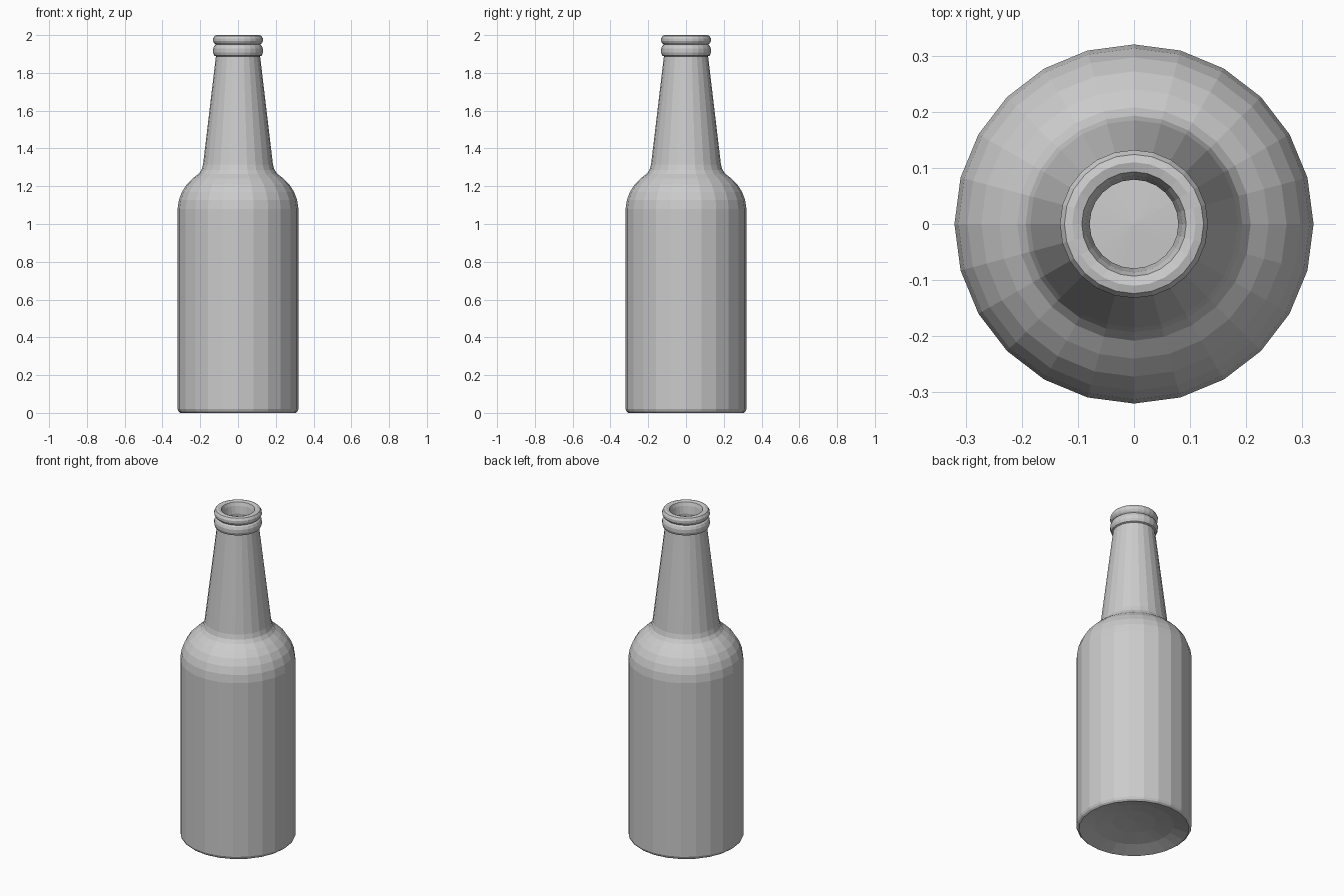
import bpy, bmesh
from math import cos, sin, pi

if "Cube" in bpy.data.objects:
    bpy.data.objects.remove(bpy.data.objects["Cube"])

SIDES = 24


def lathe(name, profile):
    """Revolve an (r, z) profile around z; r = 0 gives a single pole vertex."""
    bm = bmesh.new()
    rings = []
    for r, z in profile:
        n = SIDES if r > 0 else 1
        rings.append([bm.verts.new((r * cos(2 * pi * i / SIDES), r * sin(2 * pi * i / SIDES), z))
                      for i in range(n)])
    for a, b in zip(rings, rings[1:]):
        for i in range(SIDES):
            j = (i + 1) % SIDES
            quad = [a[i % len(a)], a[j % len(a)], b[j % len(b)], b[i % len(b)]]
            bm.faces.new(list(dict.fromkeys(quad)))
    bmesh.ops.recalc_face_normals(bm, faces=bm.faces)
    mesh = bpy.data.meshes.new(name)
    bm.to_mesh(mesh)
    bm.free()
    obj = bpy.data.objects.new(name, mesh)
    bpy.context.collection.objects.link(obj)
    return obj


# Domed underside and body wall
base = [(0, 0.05), (0.12, 0.043), (0.22, 0.026), (0.295, 0.003), (0.305, 0), (0.315, 0.008), (0.32, 0.02)]
# Rounded shoulder flowing into the tapered neck
shoulder = [(0.32, 1.08), (0.313, 1.127), (0.297, 1.17), (0.272, 1.209), (0.24, 1.241),
            (0.208, 1.266), (0.193, 1.287), (0.185, 1.315)]
neck = [(0.117, 1.888)]
# Two rounded rings at the mouth
rings = [(0.126, 1.892), (0.132, 1.908), (0.132, 1.928), (0.126, 1.943), (0.118, 1.95),
         (0.126, 1.957), (0.132, 1.968), (0.132, 1.982), (0.124, 1.996), (0.11, 2.0)]
# Inner wall of the glass
inside = [(0.093, 1.995), (0.086, 1.975), (0.079, 1.93), (0.09, 1.85), (0.16, 1.3),
          (0.185, 1.258), (0.23, 1.219), (0.27, 1.166), (0.295, 1.08), (0.295, 0.04),
          (0.22, 0.05), (0.12, 0.066), (0, 0.074)]

lathe("bottle", base + shoulder + neck + rings + inside)
